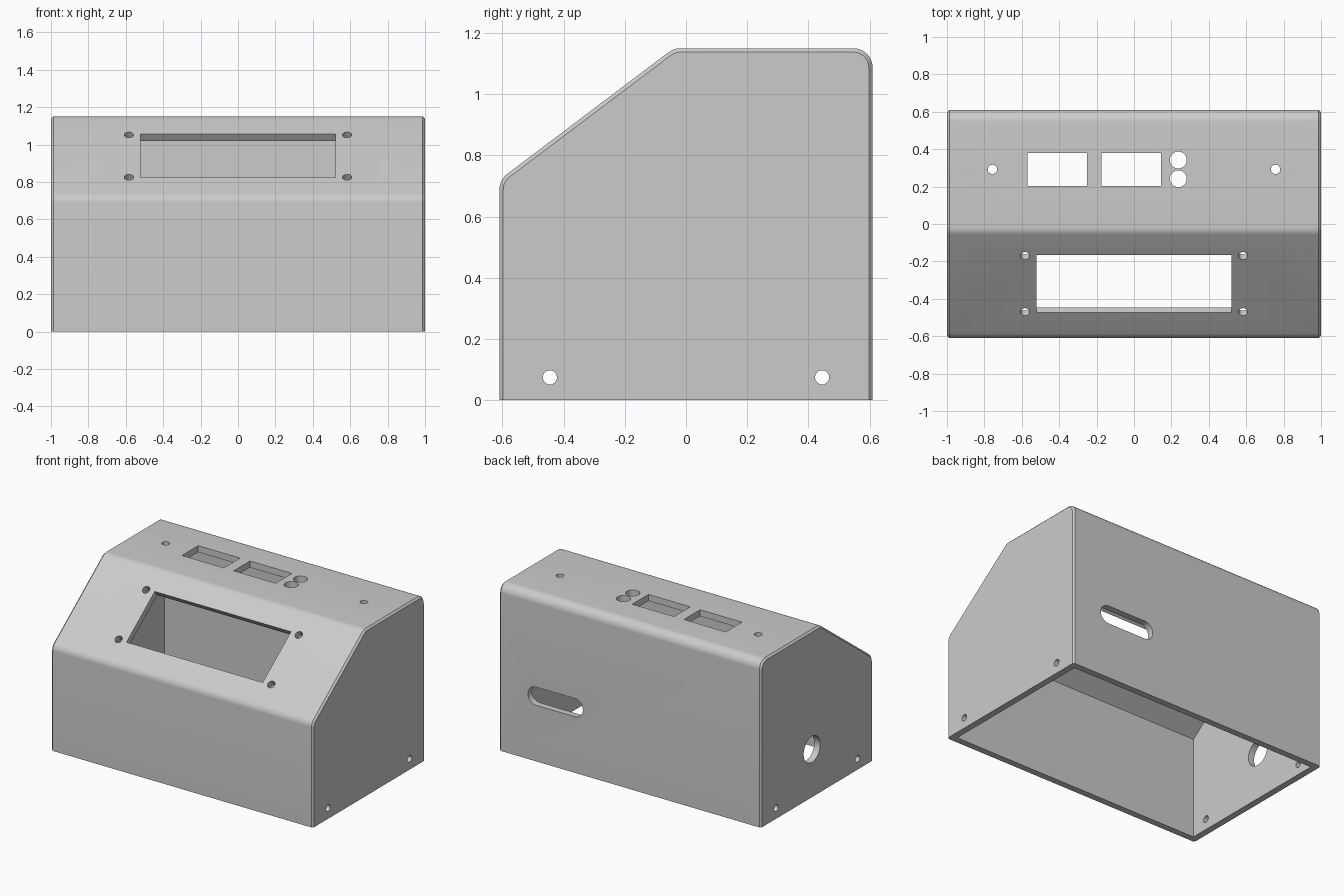
import bpy, bmesh, math
from mathutils import Vector, Matrix

if "Cube" in bpy.data.objects:
    bpy.data.objects.remove(bpy.data.objects["Cube"])

WALL, CHAMFER, FILLET = 0.045, 0.0125, 0.0625
# side profile corners (y, z), from front bottom round to back bottom
CORNERS = [(-0.61, 0), (-0.61, 0.72), (-0.04, 1.15), (0.61, 1.15), (0.61, 0)]


def profile(inset, radius, bottom=0.0):
    """Side outline moved inwards by inset, with its three upper bends rounded."""
    p = [Vector(c) for c in CORNERS]
    dirs = [(b - a).normalized() for a, b in zip(p, p[1:])]
    pts = [Vector((p[0].x + inset, bottom))]
    for i in (1, 2, 3):
        d0, d1 = dirs[i - 1], dirs[i]
        n0, n1 = Vector((d0.y, -d0.x)), Vector((d1.y, -d1.x))
        miter = (n0 + n1) / (1 + n0.dot(n1))
        if radius <= 0:
            pts.append(p[i] + miter * inset)
            continue
        centre = p[i] + miter * (inset + radius)
        a0 = math.atan2(-n0.y, -n0.x) % (2 * math.pi)
        turn = n0.angle(n1)
        steps = max(4, round(turn / math.radians(9)))
        for k in range(steps + 1):
            a = a0 - turn * k / steps
            pts.append(centre + radius * Vector((math.cos(a), math.sin(a))))
    pts.append(Vector((p[4].x - inset, bottom)))
    return pts


def loft(bm, rings):
    """Closed solid through a list of equal rings of 3D points."""
    rows = [[bm.verts.new(co) for co in ring] for ring in rings]
    n = len(rows[0])
    for a, b in zip(rows, rows[1:]):
        for i in range(n):
            j = (i + 1) % n
            bm.faces.new((a[i], a[j], b[j], b[i]))
    bm.faces.new(rows[0][::-1])
    bm.faces.new(rows[-1])


def make_object(name, bm):
    bmesh.ops.recalc_face_normals(bm, faces=bm.faces)
    mesh = bpy.data.meshes.new(name)
    bm.to_mesh(mesh)
    bm.free()
    obj = bpy.data.objects.new(name, mesh)
    bpy.context.collection.objects.link(obj)
    return obj


def rect(x0, x1, y0, y1):
    return [(x0, y0), (x1, y0), (x1, y1), (x0, y1)]


def slot(cx, cy, r, half=0.0, n=32):
    """Circle, or a long rounded slot when half is above zero."""
    pts = []
    for k in range(n):
        a = 2 * math.pi * (k + 0.5) / n
        pts.append((cx + r * math.cos(a) + math.copysign(half, math.cos(a)),
                    cy + r * math.sin(a)))
    return pts


def punch(bm, outline, frame, depth=0.1):
    """Add a prism through the wall whose plane is given by frame."""
    loft(bm, [[frame @ Vector((u, v, w)) for u, v in outline] for w in (-depth, depth)])


def frame(origin, u, v):
    u, v = Vector(u), Vector(v)
    m = Matrix((u, v, u.cross(v))).transposed().to_4x4()
    m.translation = origin
    return m


# enclosure shell, with chamfered side edges
bm = bmesh.new()
full, small = profile(0, FILLET), profile(CHAMFER, FILLET - CHAMFER)
loft(bm, [[(x, p.x, p.y) for p in ring] for x, ring in
          ((-1, small), (-1 + CHAMFER, full), (1 - CHAMFER, full), (1, small))])
body = make_object("enclosure", bm)

# hollow interior, open at the bottom
bm = bmesh.new()
inner = profile(WALL, 0, -0.2)
loft(bm, [[(x, p.x, p.y) for p in inner] for x in (-1 + WALL, 1 - WALL)])
cavity = make_object("cavity_cutter", bm)

# all openings
bm = bmesh.new()
top = frame((0, 0, 1.15), (1, 0, 0), (0, 1, 0))
punch(bm, rect(-0.57, -0.25, 0.203, 0.38), top)
punch(bm, rect(-0.175, 0.145, 0.203, 0.38), top)
for y in (0.242, 0.342):
    punch(bm, slot(0.237, y, 0.045), top)
for x in (-0.757, 0.757):
    punch(bm, slot(x, 0.292, 0.025), top)

# display window and its screw holes on the slope
a = math.atan2(0.43, 0.57)
slope = frame((0, -0.32, 0.72 + 0.29 * math.tan(a)), (1, 0, 0), (0, math.cos(a), math.sin(a)))
punch(bm, rect(-0.52, 0.52, -0.192, 0.194), slope)
for x in (-0.583, 0.583):
    for v in (-0.188, 0.188):
        punch(bm, slot(x, v, 0.025), slope)

# side screw holes, left cable hole, back slot
for x in (-1, 1):
    side = frame((x, 0, 0), (0, 1, 0), (0, 0, 1))
    for y in (-0.445, 0.445):
        punch(bm, slot(y, 0.074, 0.023), side)
    if x < 0:
        punch(bm, slot(0.055, 0.33, 0.09), side)
back = frame((0, 0.61, 0), (1, 0, 0), (0, 0, 1))
punch(bm, slot(0.57, 0.45, 0.063, 0.147), back)
openings = make_object("opening_cutter", bm)

# cut and clean up
bpy.context.view_layer.objects.active = body
body.select_set(True)
for cutter in (cavity, openings):
    mod = body.modifiers.new(cutter.name, 'BOOLEAN')
    mod.operation, mod.solver, mod.object = 'DIFFERENCE', 'EXACT', cutter
    bpy.ops.object.modifier_apply(modifier=mod.name)
    bpy.data.objects.remove(cutter)

grey = bpy.data.materials.new("light_grey")
grey.diffuse_color = (0.6, 0.6, 0.6, 1)
grey.use_nodes = True
grey.node_tree.nodes["Principled BSDF"].inputs["Base Color"].default_value = grey.diffuse_color
body.data.materials.clear()
body.data.materials.append(grey)
bpy.ops.object.shade_smooth_by_angle(angle=math.radians(25))
